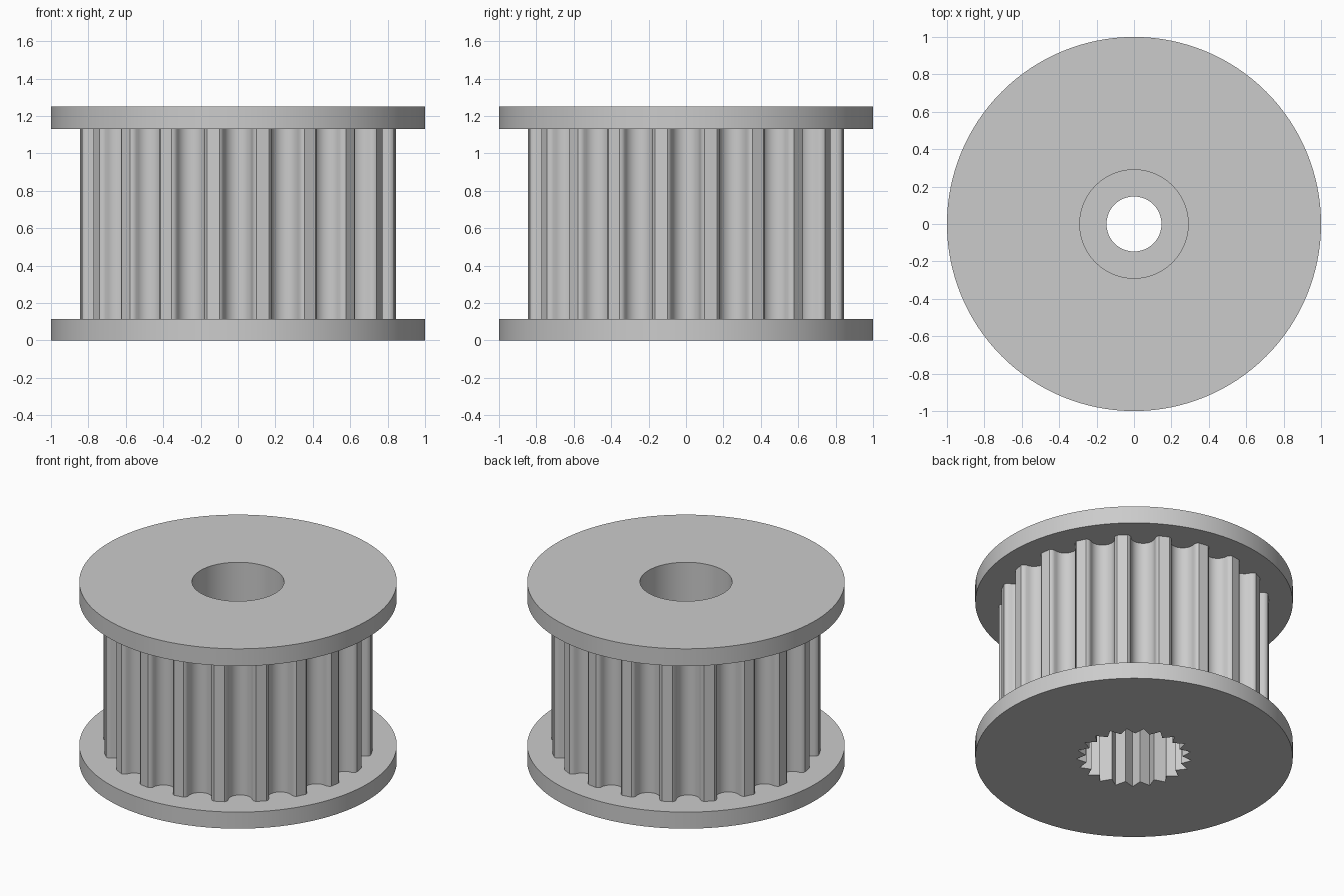
import bpy, bmesh, math

if "Cube" in bpy.data.objects:
    bpy.data.objects.remove(bpy.data.objects["Cube"])

TEETH = 20
SPLINES = 21
LOW, HIGH, TOP = 0.115, 1.13, 1.25      # flange faces and overall height
SOCKET, SEAT = 0.45, 0.62               # ends of the spline socket and screw ledge

grey = bpy.data.materials.new("plain grey")
grey.diffuse_color = (0.6, 0.6, 0.6, 1)
grey.use_nodes = True
grey.node_tree.nodes["Principled BSDF"].inputs["Base Color"].default_value = grey.diffuse_color


def circle(r, n=96):
    return [(r * math.cos(2 * math.pi * i / n), r * math.sin(2 * math.pi * i / n)) for i in range(n)]


def star(r_out, r_in, n):
    pts = []
    for i in range(2 * n):
        a = math.pi * i / n
        r = r_out if i % 2 else r_in
        pts.append((r * math.cos(a), r * math.sin(a)))
    return pts


def belt_teeth(r, n):
    # one rounded groove as (sideways, depth), repeated around the rim
    lip = [(-0.1, 0.006), (-0.088, 0.012), (-0.081, 0.022)]
    arc = [(-0.077 * math.cos(math.pi * k / 12), 0.03 + 0.077 * math.sin(math.pi * k / 12))
           for k in range(13)]
    groove = lip + arc + [(-x, d) for x, d in reversed(lip)]
    pts = []
    for i in range(n):
        a = 2 * math.pi * i / n
        for s, d in groove:
            u = r - d
            pts.append((u * math.cos(a) - s * math.sin(a), u * math.sin(a) + s * math.cos(a)))
    return pts


def ring_part(name, stations):
    """Closed shell through a cycle of (outline, z): walls where the outline
    stays the same, flat ring faces where it changes."""
    bm = bmesh.new()
    loops = []
    for outline, z in stations:
        vs = [bm.verts.new((x, y, z)) for x, y in outline]
        es = [bm.edges.new((vs[i - 1], vs[i])) for i in range(len(vs))]
        loops.append((outline, vs, es))
    for i in range(len(loops)):
        (oa, va, ea), (ob, vb, eb) = loops[i - 1], loops[i]
        if oa is ob:
            for k in range(len(va)):
                bm.faces.new((va[k - 1], va[k], vb[k], vb[k - 1]))
        else:
            bmesh.ops.triangle_fill(bm, edges=ea + eb, use_beauty=True, normal=(0, 0, 1))
    bmesh.ops.recalc_face_normals(bm, faces=bm.faces[:])
    me = bpy.data.meshes.new(name)
    bm.to_mesh(me)
    bm.free()
    me.materials.append(grey)
    ob = bpy.data.objects.new(name, me)
    bpy.context.collection.objects.link(ob)
    bpy.ops.object.select_all(action='DESELECT')
    ob.select_set(True)
    bpy.context.view_layer.objects.active = ob
    bpy.ops.object.shade_smooth_by_angle(angle=math.radians(30))


rim = circle(1.0, 128)
teeth = belt_teeth(0.85, TEETH)
bore = circle(0.29, 64)
screw_hole = circle(0.147, 48)
spline = star(0.365, 0.305, SPLINES)

# lower flange with the splined opening
ring_part("lower_flange", [(rim, 0), (rim, LOW), (spline, LOW), (spline, 0)])

# toothed barrel: spline socket below, screw ledge, round bore above
ring_part("toothed_barrel", [
    (teeth, LOW), (teeth, HIGH), (bore, HIGH), (bore, SEAT),
    (screw_hole, SEAT), (screw_hole, SOCKET), (spline, SOCKET), (spline, LOW)])

# upper flange with the round bore
ring_part("upper_flange", [(rim, HIGH), (rim, TOP), (bore, TOP), (bore, HIGH)])
